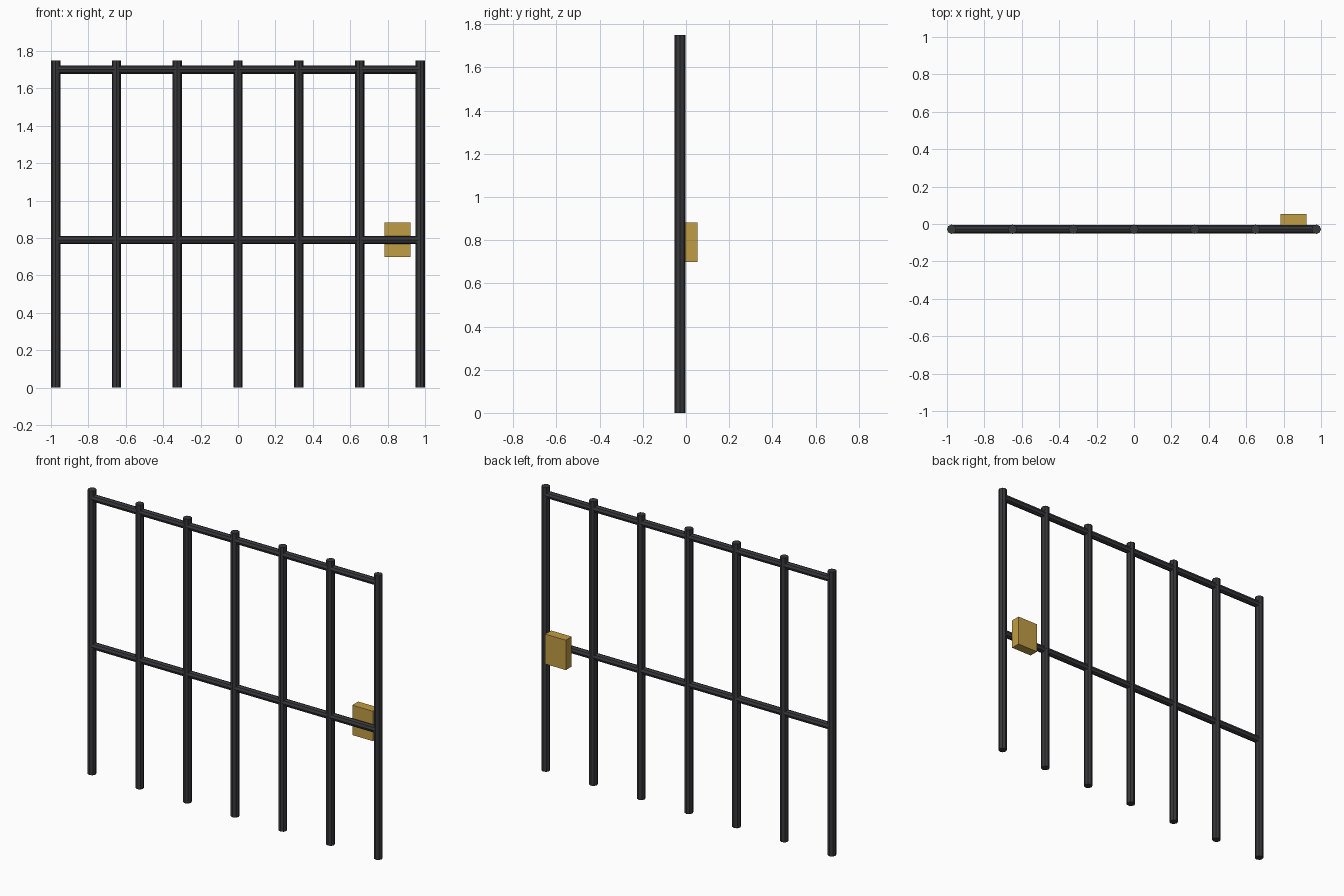
import bpy
from math import pi

if "Cube" in bpy.data.objects:
    bpy.data.objects.remove(bpy.data.objects["Cube"])

POST_Y = -0.028


def material(name, color):
    m = bpy.data.materials.new(name)
    m.diffuse_color = (*color, 1)
    m.use_nodes = True
    m.node_tree.nodes["Principled BSDF"].inputs["Base Color"].default_value = m.diffuse_color
    return m


iron = material("dark_iron", (0.04, 0.04, 0.045))
brass = material("brass", (0.53, 0.34, 0.06))


def bar(name, radius, length, location, rotation=(0, 0, 0)):
    bpy.ops.mesh.primitive_cylinder_add(vertices=8, radius=radius, depth=length,
                                        location=location, rotation=rotation)
    ob = bpy.context.object
    ob.name = name
    ob.data.materials.append(iron)
    return ob


# upright bars
for i in range(7):
    bar(f"upright_bar_{i + 1}", 0.025, 1.75, (-0.975 + 0.325 * i, POST_Y, 0.875))

# horizontal rails
for name, z in (("middle_rail", 0.79), ("top_rail", 1.70)):
    bar(name, 0.022, 1.95, (0, POST_Y, z), (0, pi / 2, 0))

# lock box behind the middle rail
bpy.ops.mesh.primitive_cube_add(size=1, location=(0.852, 0.024, 0.79))
lock = bpy.context.object
lock.name = "lock_box"
lock.scale = (0.14, 0.058, 0.184)
lock.data.materials.append(brass)
bpy.ops.object.transform_apply(location=False, rotation=False, scale=True)
